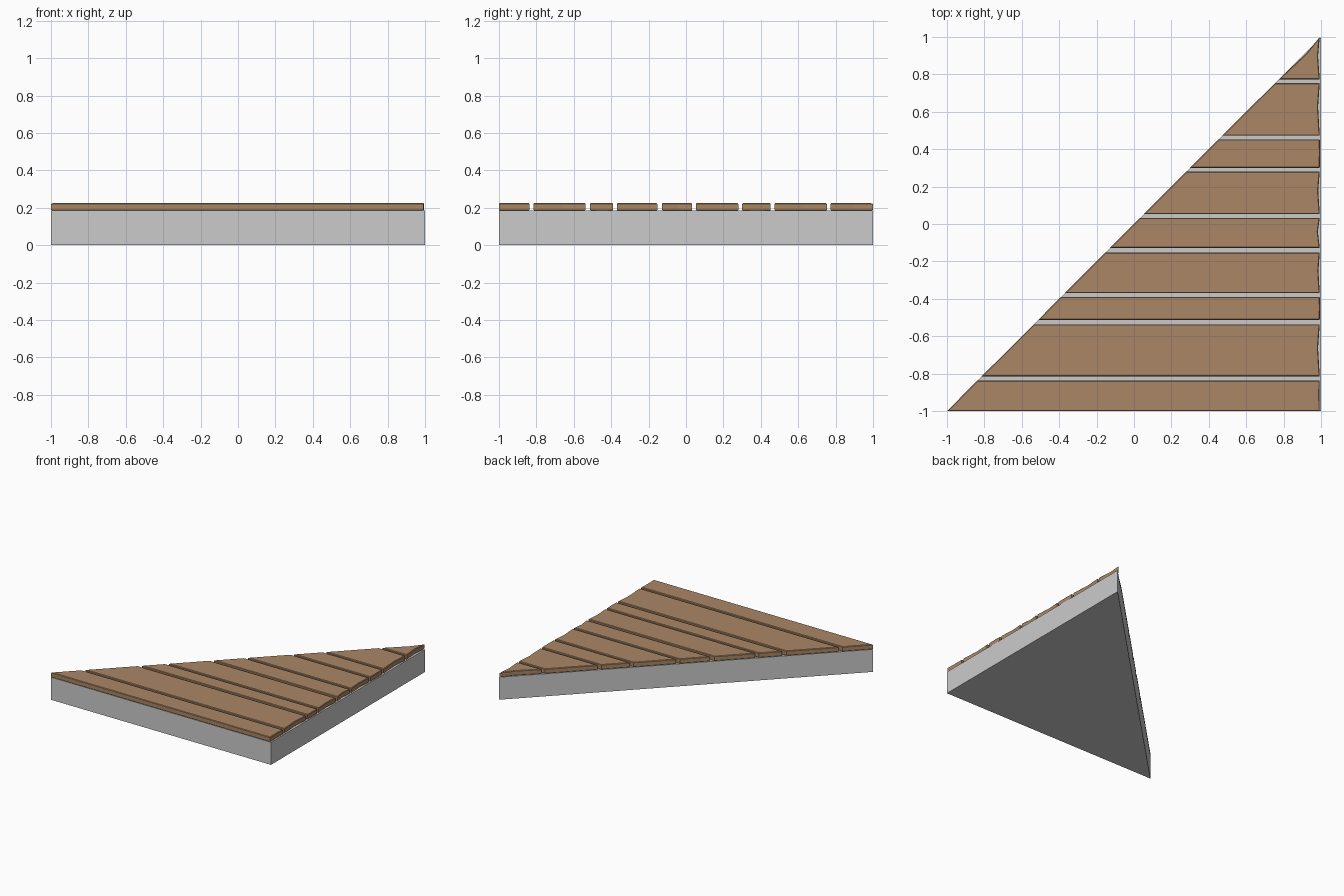
import bpy, bmesh

if "Cube" in bpy.data.objects:
    bpy.data.objects.remove(bpy.data.objects["Cube"])


def prism(name, outline, z0, z1, bevel=0.0, material=None):
    """Extrude a flat outline (counter-clockwise) and soften its top and bottom rims."""
    bm = bmesh.new()
    face = bm.faces.new([bm.verts.new((x, y, z0)) for x, y in outline])
    ext = bmesh.ops.extrude_face_region(bm, geom=[face])
    verts = [g for g in ext["geom"] if isinstance(g, bmesh.types.BMVert)]
    bmesh.ops.translate(bm, verts=verts, vec=(0, 0, z1 - z0))
    bmesh.ops.recalc_face_normals(bm, faces=bm.faces)
    if bevel:
        rims = [e for e in bm.edges if abs(e.verts[0].co.z - e.verts[1].co.z) < 1e-5]
        bmesh.ops.bevel(bm, geom=rims, offset=bevel, segments=1, profile=0.5,
                        affect='EDGES', clamp_overlap=True)
    mesh = bpy.data.meshes.new(name)
    bm.to_mesh(mesh)
    bm.free()
    obj = bpy.data.objects.new(name, mesh)
    bpy.context.collection.objects.link(obj)
    if material:
        mesh.materials.append(material)
    return obj


wood = bpy.data.materials.new("wood")
wood.diffuse_color = (0.40, 0.24, 0.13, 1)
wood.use_nodes = True
wood.node_tree.nodes["Principled BSDF"].inputs["Base Color"].default_value = wood.diffuse_color

# Triangular stone base
BASE_TOP, PLANK_TOP = 0.185, 0.225
prism("base", [(-1, -1), (1, -1), (1, 1)], 0, BASE_TOP)

# Planks cut along the diagonal, with slightly uneven right ends
# (front y, back y, notch depth at the middle of the right end)
planks = [(-1.0, -0.837, 0.0), (-0.815, -0.537, -0.007), (-0.513, -0.39, 0.004),
          (-0.37, -0.153, -0.005), (-0.128, 0.033, -0.008), (0.053, 0.28, -0.006),
          (0.30, 0.453, 0.004), (0.473, 0.753, -0.007), (0.773, 1.0, -0.007)]
for i, (y0, y1, notch) in enumerate(planks):
    mid = y0 + (y1 - y0) * 0.55
    outline = [(y0, y0), (0.993, y0), (0.991 + notch, mid), (0.993, y1)]
    # The last plank narrows to the tip
    outline.append((0.92, 0.91) if i == len(planks) - 1 else (y1, y1))
    prism(f"plank_{i + 1}", outline, BASE_TOP, PLANK_TOP, 0.004, wood)
